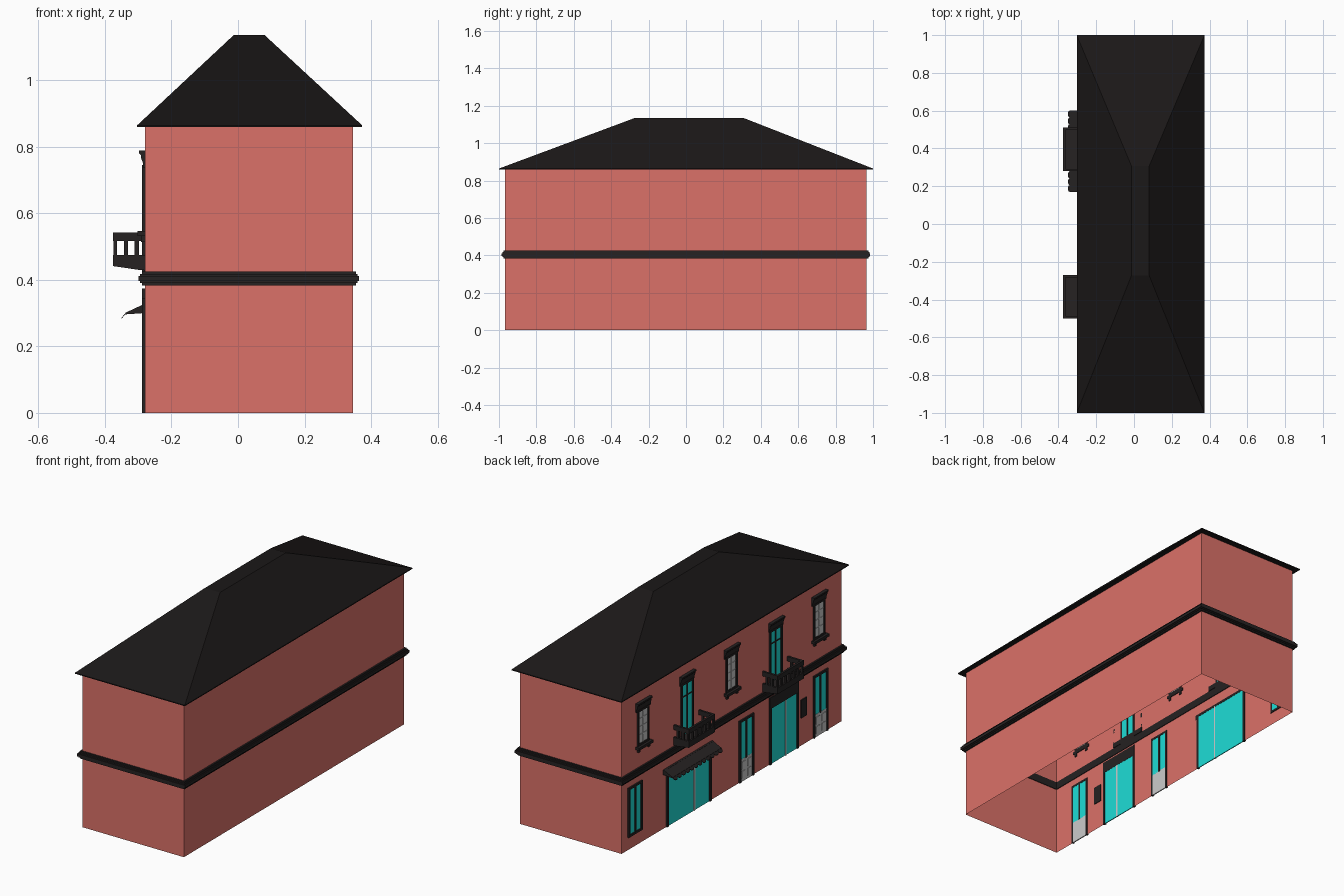
import bpy, bmesh, math

if "Cube" in bpy.data.objects:
    bpy.data.objects.remove(bpy.data.objects["Cube"])

WALL_X, BACK_X, Y0, Y1 = -0.28, 0.345, -0.968, 0.966


def material(name, rgb):
    m = bpy.data.materials.new(name)
    m.diffuse_color = (*rgb, 1)
    m.use_nodes = True
    m.node_tree.nodes["Principled BSDF"].inputs["Base Color"].default_value = m.diffuse_color
    return m


RED = material("red_wall", (0.71, 0.165, 0.14))
DARK = material("dark_trim", (0.019, 0.016, 0.016))
ROOF = material("dark_roof", (0.011, 0.009, 0.009))
GLASS = material("cyan_glass", (0.013, 0.72, 0.68))


def finish(name, bm, mat=None):
    bmesh.ops.recalc_face_normals(bm, faces=bm.faces)
    me = bpy.data.meshes.new(name)
    bm.to_mesh(me)
    bm.free()
    ob = bpy.data.objects.new(name, me)
    bpy.context.collection.objects.link(ob)
    if mat:
        me.materials.append(mat)
    return ob


def loft(name, rings, mat, cap_ends=(True, True), closed=False):
    """Skin a list of equally long point rings."""
    bm = bmesh.new()
    vs = [[bm.verts.new(p) for p in r] for r in rings]
    n = len(vs[0])
    for a, b in zip(vs, vs[1:] + ([vs[0]] if closed else [])):
        for i in range(n):
            bm.faces.new((a[i], a[(i + 1) % n], b[(i + 1) % n], b[i]))
    for use, ring in zip(cap_ends, (vs[0], vs[-1])):
        if use and not closed:
            bm.faces.new(ring)
    return finish(name, bm, mat)


def rect(x0, x1, y0, y1, z):
    return [(x0, y0, z), (x1, y0, z), (x1, y1, z), (x0, y1, z)]


def facade(name, boxes, mat=None):
    """Boxes on the street wall: (y0, y1, z0, z1, out0, out1)."""
    bm = bmesh.new()
    for y0, y1, z0, z1, d0, d1 in boxes:
        v = bmesh.ops.create_cube(bm, size=1)["verts"]
        for p in v:
            p.co = (WALL_X - (d1 if p.co.x < 0 else d0),
                    y0 if p.co.y < 0 else y1, z0 if p.co.z < 0 else z1)
    return finish(name, bm, mat)


def frame(y0, y1, z0, z1, t, d=0.008, sill=True):
    b = [(y0, y0 + t, z0, z1, -.004, d), (y1 - t, y1, z0, z1, -.004, d),
         (y0 + t, y1 - t, z1 - t, z1, -.004, d)]
    return b + ([(y0 + t, y1 - t, z0, z0 + t, -.004, d)] if sill else [])


def sweep_y(name, profile, y0, y1, mat):
    """Extrude an (outward, z) profile along the street wall."""
    loft(name, [[(WALL_X - d, y, z) for d, z in profile] for y in (y0, y1)], mat)


# Walls, open at the bottom
loft("walls", [rect(WALL_X, BACK_X, Y0, Y1, z) for z in (0, 0.862)], RED, (False, False))

# Hipped roof with a flat top
loft("roof", [rect(-0.303, 0.373, -1, 1, 0.859), rect(-0.303, 0.373, -1, 1, 0.864),
              rect(-0.013, 0.08, -0.272, 0.306, 1.135)], ROOF)

# Stepped band between the storeys
steps = [(-.004, .383), (.009, .383), (.009, .390), (.014, .390), (.014, .396), (.019, .396),
         (.019, .411), (.014, .411), (.014, .418), (.009, .418), (.009, .425), (-.004, .425)]
loft("storey_band", [rect(WALL_X - d, BACK_X + d, Y0 - d, Y1 + d, z) for d, z in steps],
     DARK, closed=True)


def lintel(name, c):
    sweep_y(name, [(-.004, .738), (.006, .738), (.006, .752), (.012, .768), (.012, .774),
                   (.018, .780), (.018, .788), (-.004, .788)], c - .062, c + .062, DARK)


# Upper windows with shutters, sill and lintel
for i, c in enumerate((0.78, 0.005, -0.765)):
    facade(f"upper_window_frame_{i}", frame(c - .05, c + .05, .545, .745, .011), DARK)
    facade(f"upper_window_sill_{i}", [(c - .062, c + .062, .531, .546, -.004, .022),
                                      (c - .05, c - .036, .513, .531, -.004, .012),
                                      (c + .036, c + .05, .513, .531, -.004, .012)], DARK)
    facade(f"upper_window_panes_{i}", [(c - .04, c + .04, .55, .74, -.003, .002)])
    bars = [(c - .004, c + .004, .555, .735, -.004, .005)]
    bars += [(c + s * .02 - .016, c + s * .02 + .016, z, z + .005, 0, .004)
             for s in (-1, 1) for z in (.60, .645, .69)]
    facade(f"upper_window_bars_{i}", bars)
    lintel(f"upper_window_lintel_{i}", c)

# Balconies with their doors
for i, c in enumerate((0.395, -0.385)):
    facade(f"balcony_door_frame_{i}", frame(c - .055, c + .055, .425, .745, .011), DARK)
    facade(f"balcony_door_glass_{i}", [(c - .045, c + .045, .43, .74, -.003, .002)], GLASS)
    facade(f"balcony_door_bars_{i}", [(c - .004, c + .004, .43, .74, -.004, .005),
                                      (c - .045, c + .045, .665, .671, -.004, .005)], DARK)
    lintel(f"balcony_door_lintel_{i}", c)
    h = .115
    sweep_y(f"balcony_floor_{i}", [(-.004, .428), (.02, .43), (.095, .441), (.095, .455),
                                   (-.004, .455)], c - h, c + h, DARK)
    parts = []
    for z0, z1 in ((.455, .475), (.517, .542)):
        parts.append((c - h, c + h, z0, z1, .083, .095))
        parts += [(c + s * (h - .006) - .006, c + s * (h - .006) + .006, z0, z1, 0, .083)
                  for s in (-1, 1)]
    for k in range(7):
        y = c - h + .006 + k * (2 * h - .012) / 6
        parts.append((y - .006, y + .006, .475, .517, .084, .094))
    for s in (-1, 1):
        y = c + s * (h - .006)
        parts += [(y - .005, y + .005, .475, .517, d, d + .013) for d in (.018, .05)]
    facade(f"balcony_railing_{i}", parts, DARK)

# Ground floor window
facade("ground_window_frame", frame(.79, .912, .07, .345, .012) +
       [(.845, .857, .08, .335, -.004, .006)], DARK)
facade("ground_window_glass", [(.80, .902, .08, .335, -.003, .002)], GLASS)

# House doors: grey lower panels, two tall panes above
for i, c in enumerate((-0.126, -0.778)):
    facade(f"house_door_frame_{i}", frame(c - .063, c + .063, 0, .345, .012, sill=False), DARK)
    facade(f"house_door_glass_{i}", [(c - .052, c + .052, .12, .335, -.003, .002)], GLASS)
    facade(f"house_door_bars_{i}", [(c - .007, c + .007, .12, .335, -.004, .005)], DARK)
    facade(f"house_door_panel_{i}", [(c - .052, c + .052, 0, .125, -.003, .003)] +
           [(c + s * .025 - .017, c + s * .025 + .017, z, z + .04, 0, .006)
            for s in (-1, 1) for z in (.018, .07)])

# Shop fronts
for i, (a, b, m) in enumerate(((.185, .575, (.33,)), (-.583, -.328, (-.47,)))):
    facade(f"shop_frame_{i}", frame(a, b, 0, .325, .014, sill=False), DARK)
    facade(f"shop_glass_{i}", [(a + .012, b - .012, 0, .315, -.003, .002)], GLASS)
    facade(f"shop_bars_{i}", [(y - .005, y + .005, 0, .315, -.004, .005) for y in m])
facade("shop_fascia", [(-.583, -.328, .318, .373, -.004, .008)], DARK)

# Awning wedge with a scalloped front edge
sweep_y("awning", [(0, .30), (0, .328), (.058, .301), (.058, .296)], .17, .60, DARK)
bm = bmesh.new()
n, w = 12, .43 / 12
for k in range(n):
    y = .17 + (k + .5) * w
    tab = [(y - w / 2, 0)] + [(y - w / 2 * math.cos(t * math.pi / 6),
                               .3 + .7 * math.sin(t * math.pi / 6)) for t in range(7)] + [(y + w / 2, 0)]
    rings = [[bm.verts.new((WALL_X - .057 - .013 * s, yy, .301 - .015 * s - o)) for yy, s in tab]
             for o in (0, .003)]
    for r in rings:
        bm.faces.new(r)
    for j in range(len(tab)):
        q = (j + 1) % len(tab)
        bm.faces.new((rings[0][j], rings[0][q], rings[1][q], rings[1][j]))
finish("awning_scallops", bm, DARK)

# Wall plaque
facade("wall_plaque", [(-.655, -.605, .155, .255, -.004, .006)], DARK)
